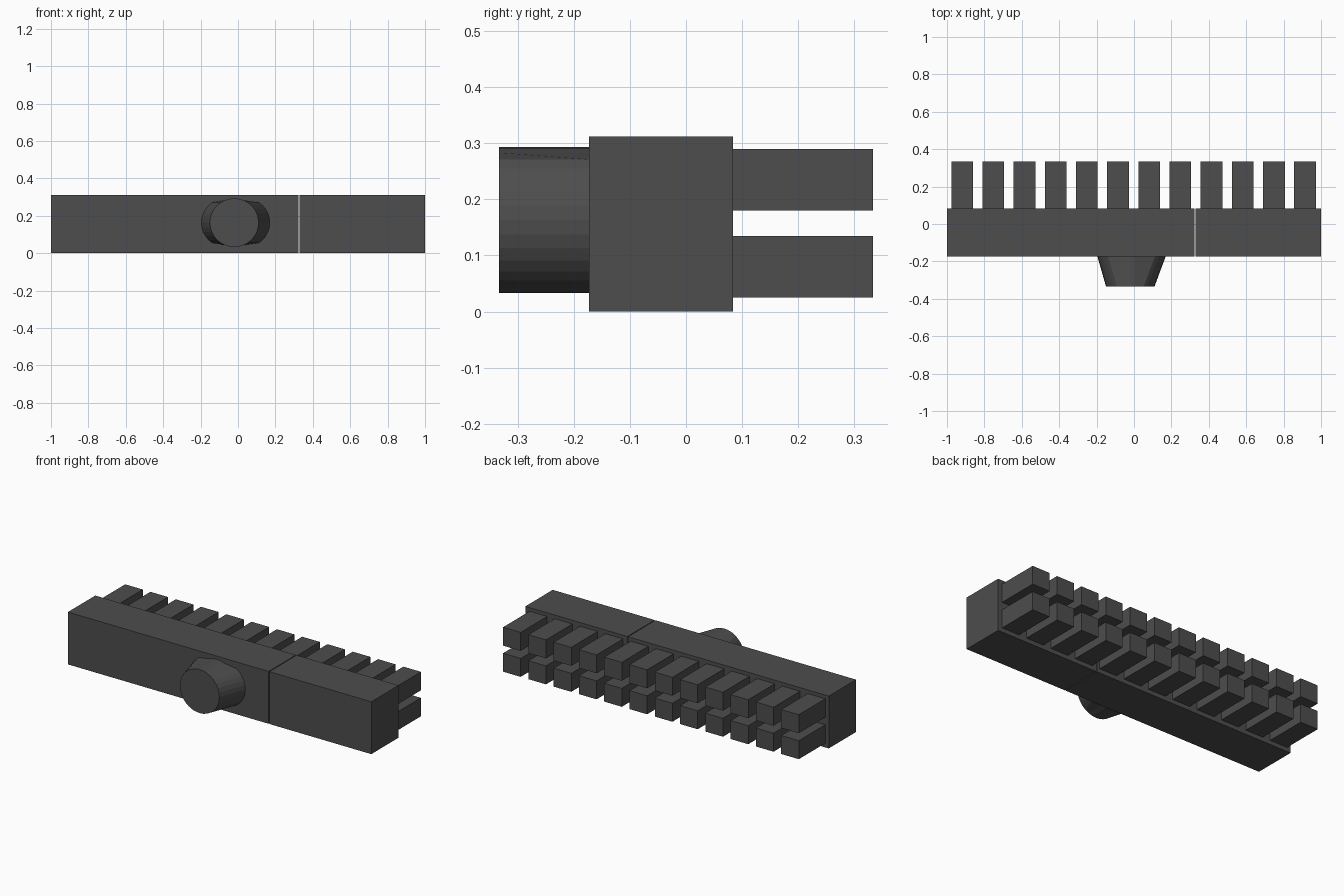
import bpy, bmesh, math

if "Cube" in bpy.data.objects:
    bpy.data.objects.remove(bpy.data.objects["Cube"])

mat = bpy.data.materials.new("dark_plastic")
mat.diffuse_color = (0.075, 0.075, 0.075, 1)
mat.use_nodes = True
mat.node_tree.nodes["Principled BSDF"].inputs["Base Color"].default_value = mat.diffuse_color


def make_object(name, bm):
    bmesh.ops.recalc_face_normals(bm, faces=bm.faces[:])
    me = bpy.data.meshes.new(name)
    bm.to_mesh(me)
    bm.free()
    me.materials.append(mat)
    ob = bpy.data.objects.new(name, me)
    bpy.context.collection.objects.link(ob)
    return ob


def add_box(name, x, y, z):
    bm = bmesh.new()
    bmesh.ops.create_cube(bm, size=1)
    for v in bm.verts:
        for i, (lo, hi) in enumerate((x, y, z)):
            v.co[i] = hi if v.co[i] > 0 else lo
    return make_object(name, bm)


BACK, FRONT = 0.084, -0.173

# Housing in two blocks with a hairline gap
add_box("main_housing", (-1, 0.323), (FRONT, BACK), (0, 0.312))
add_box("small_housing", (0.328, 1), (FRONT, BACK), (0, 0.312))

# Two rows of twelve square pin sleeves
for row, z in (("lower", (0.025, 0.135)), ("upper", (0.18, 0.29))):
    for i in range(12):
        c = -0.919 + i * 0.1667
        add_box(f"{row}_pin_{i + 1}", (c - 0.058, c + 0.058), (BACK - 0.002, 0.333), z)

# Round latch button: its sides flare outward where they meet the housing
bm = bmesh.new()
N, R, CX, CZ = 32, 0.13, -0.02, 0.163
rings = []
for y, left, right in ((-0.333, 0, 0), (FRONT + 0.001, 0.046, 0.06)):
    ring = []
    for i in range(N):
        a = 2 * math.pi * i / N
        x, z = R * math.sin(a), R * math.cos(a)
        if abs(x) > R * 0.5:
            x += right if x > 0 else -left
        ring.append(bm.verts.new((CX + x, y, CZ + z)))
    rings.append(ring)
for i in range(N):
    j = (i + 1) % N
    bm.faces.new((rings[0][i], rings[0][j], rings[1][j], rings[1][i]))
for ring in rings:
    bm.faces.new(ring)
make_object("latch_button", bm)
